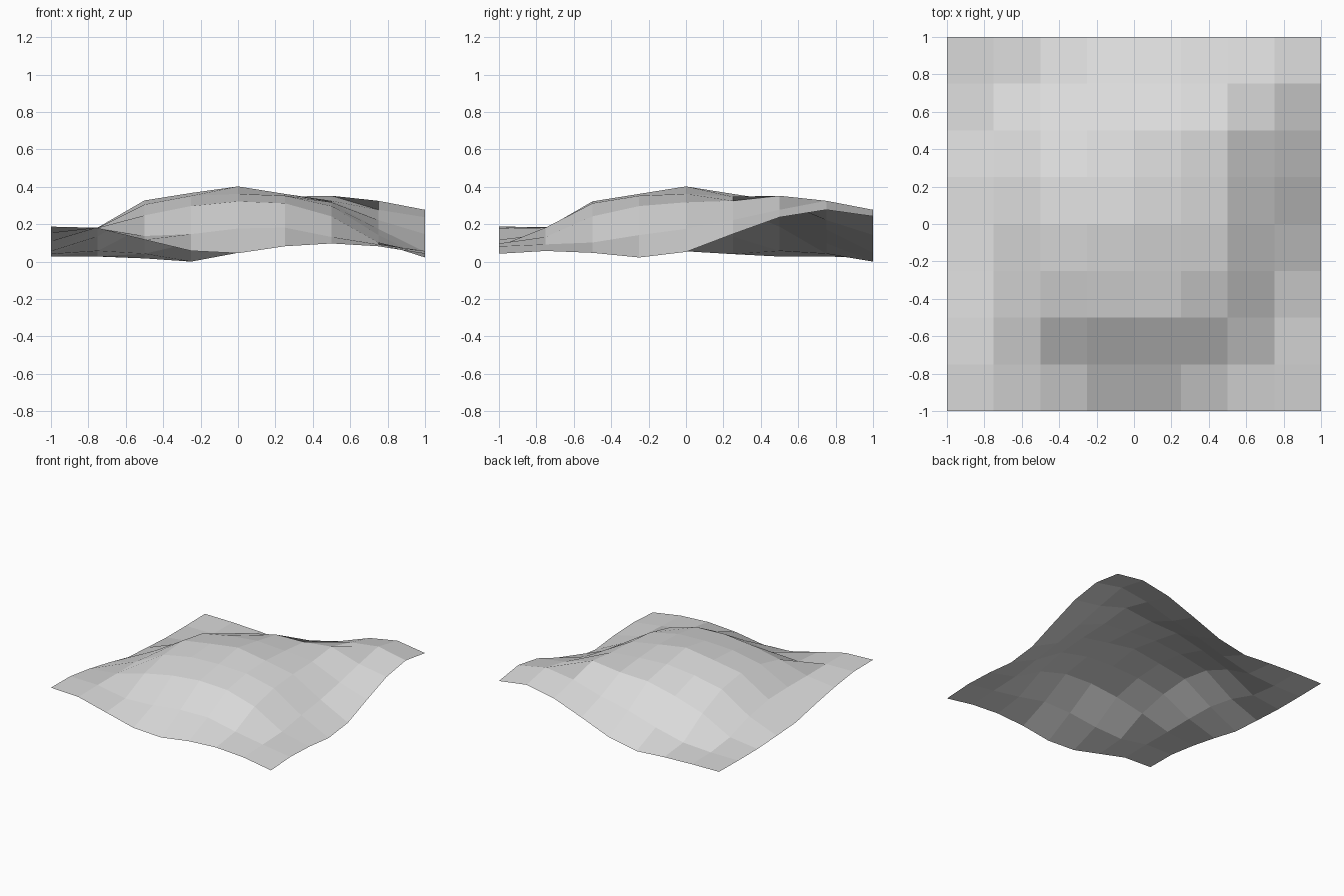
import bpy, bmesh

# Heights in thousandths on a 9 x 9 grid: rows run front to back, columns left to right
HEIGHTS = [
    [190, 180, 120,  60,  48,  85, 100,  85,  45],
    [188, 184, 140, 150, 180, 185, 135,  95,  60],
    [155, 183, 250, 300, 325, 315, 245, 105,  50],
    [110, 185, 308, 355, 365, 355, 300, 145,  25],
    [ 58, 180, 330, 370, 405, 365, 320, 178,  55],
    [ 43, 137, 292, 340, 365, 350, 328, 225, 150],
    [ 30,  60, 190, 265, 320, 327, 355, 280, 240],
    [ 30,  31,  45, 102, 175, 225, 295, 328, 280],
    [ 33,  30,  20,   3,  50, 145, 235, 280, 245],
]
N = 8

# Open sheet of square cells, lifted into a hilly terrain patch
bm = bmesh.new()
bmesh.ops.create_grid(bm, x_segments=N, y_segments=N, size=1.0)
for v in bm.verts:
    col = round((v.co.x + 1) * N / 2)
    row = round((v.co.y + 1) * N / 2)
    v.co.z = (HEIGHTS[row][col] - 3) / 1000
for f in bm.faces:
    f.smooth = False

mesh = bpy.data.meshes.new("terrain_patch")
bm.to_mesh(mesh)
bm.free()

# Single light grey colour
grey = bpy.data.materials.new("light grey")
grey.diffuse_color = (0.7, 0.7, 0.7, 1)
mesh.materials.append(grey)

terrain = bpy.data.objects.new("terrain_patch", mesh)
bpy.context.collection.objects.link(terrain)
